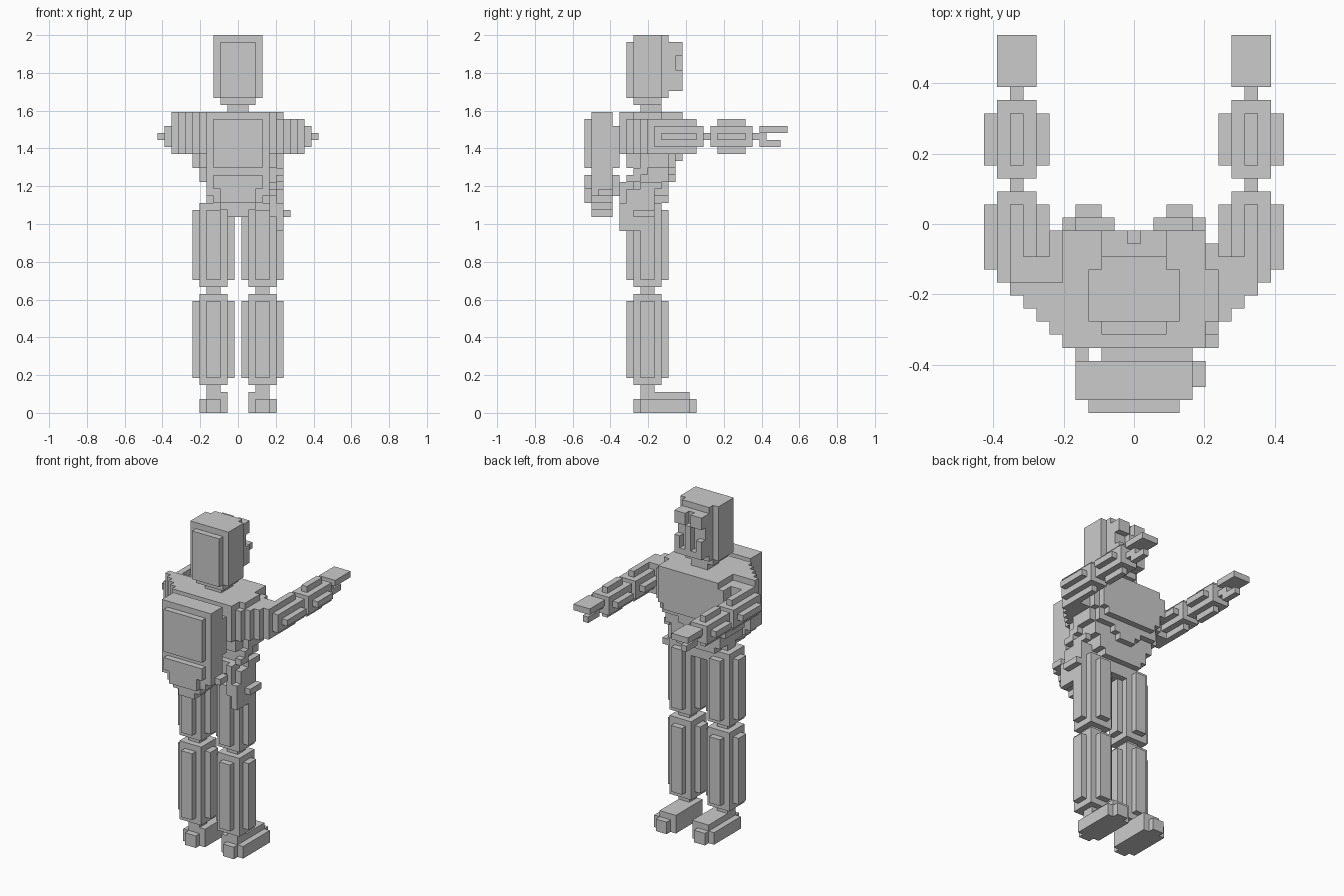
import bpy, bmesh
from mathutils import Vector

if "Cube" in bpy.data.objects:
    bpy.data.objects.remove(bpy.data.objects["Cube"])

UNIT = 2 / 54          # edge of one small cube
AXES = range(3)

grey = bpy.data.materials.new("plain grey")
grey.use_nodes = True
grey.diffuse_color = (0.6, 0.6, 0.6, 1)
grey.node_tree.nodes["Principled BSDF"].inputs["Base Color"].default_value = grey.diffuse_color


def box(x, y, z):
    """Cells of a block; each argument is an inclusive (low, high) span or a single number."""
    spans = [s if isinstance(s, tuple) else (s, s) for s in (x, y, z)]
    xs, ys, zs = [range(low, high + 1) for low, high in spans]
    return {(a, b, c) for a in xs for b in ys for c in zs}


def mirror(cells):
    return {(-x, y, z) for x, y, z in cells}


def both(cells):
    return cells | mirror(cells)


def padded(core, along):
    """A block with a raised panel on each of its four long sides."""
    cells = box(*core)
    for out in AXES:
        if out != along:
            spans = [(a - 1, b + 1) if i == out else (a + 1, b - 1)
                     for i, (a, b) in enumerate(core)]
            cells |= box(*spans)
    return cells


def build(name, cells):
    """Skin the outside of a set of cells and merge its flat areas."""
    bm = bmesh.new()
    for cell in cells:
        centre = Vector(cell) + Vector((0, 0, 0.5))
        for axis in AXES:
            for side in (-1, 1):
                normal = Vector((0, 0, 0))
                normal[axis] = side
                if tuple(int(c + n) for c, n in zip(cell, normal)) in cells:
                    continue
                u = Vector((0, 0, 0))
                u[(axis + 1) % 3] = 0.5
                v = normal.cross(u)
                mid = centre + normal / 2
                corners = (mid - u - v, mid + u - v, mid + u + v, mid - u + v)
                bm.faces.new([bm.verts.new(p * UNIT) for p in corners])
    bmesh.ops.remove_doubles(bm, verts=bm.verts, dist=UNIT / 50)
    bmesh.ops.dissolve_limit(bm, angle_limit=0.01, verts=bm.verts, edges=bm.edges)
    mesh = bpy.data.meshes.new(name)
    bm.to_mesh(mesh)
    bm.free()
    mesh.materials.append(grey)
    bpy.context.collection.objects.link(bpy.data.objects.new(name, mesh))


def build_pair(name, cells):
    build("left_" + name, cells)
    build("right_" + name, mirror(cells))


# Legs and feet
shin, thigh = (4, 16), (18, 29)
build_pair("shin", padded(((2, 5), (-7, -4), shin), 2))
build_pair("thigh", padded(((2, 5), (-7, -4), thigh), 2))
build_pair("knee", box((3, 4), (-6, -5), 17))
build_pair("hip", box((3, 4), (-6, -5), (30, 31)))
foot = box((2, 5), (-6, 0), (0, 1))            # sole
foot |= box((3, 4), (-7, 1), (0, 1))           # heel and toe
foot |= box((2, 4), (-6, 0), 2)                # instep
foot |= box((3, 4), (-6, -5), 3)               # ankle
build_pair("foot", foot)

# Arms reaching straight ahead
wide, tall = (8, 10), (38, 40)
build_pair("upper_arm", padded((wide, (-4, 2), tall), 1))
build_pair("forearm", padded((wide, (4, 9), tall), 1))
build_pair("elbow", box(9, 3, 39))
build_pair("wrist", box(9, 10, 39))
build_pair("hand", box(wide, (11, 14), 40) | box(9, 11, tall) | box(9, (11, 13), 38))

# Shoulders stepping out to the arms
shoulder = set()
for x in range(5, 11):
    front = -2 if x < 7 else -3
    shoulder |= box(x, (x - 14, front), (37, 41) if x < 10 else tall)
shoulder |= box(6, (-6, -3), (35, 36))
build("left_shoulder", shoulder | box((5, 6), (-7, -4), 42))
raised = {(x, y, 42) for x, y, z in shoulder if y < -4 and x < 10}
build("right_shoulder", mirror(shoulder | raised | box(6, -1, (39, 41))))

# Torso narrowing to the waist
torso = set()
layers = [(41, 42, 5, -9, -1), (37, 40, 5, -8, -1), (35, 36, 5, -8, -2),
          (33, 34, 5, -7, -3), (31, 32, 4, -8, -3), (30, 30, 3, -8, -3)]
for low, high, half, back, front in layers:
    torso |= box((-half, half), (back, front), (low, high))
for step in range(4):                           # tapering chest plate
    half = 4 - step
    torso |= box((-half, half), -2 + (step < 1), 36 - step)
torso |= box((-1, 1), (-7, -4), (28, 29))       # crotch
build("torso", torso)

# Backpack with panels and a tapering bottom
pack = box((-4, 4), (-13, -11), (31, 42))
for step, half in enumerate((3, 2, 1)):
    pack |= box((-half, half), (-13, -11), 30 - step)
pack |= box((-3, 3), -14, (35, 41)) | box((-3, 3), -14, (32, 33))
pack |= box((-2, 2), -14, (30, 31))
pack |= box(5, (-12, -11), 31)
build("backpack", pack)
build("pack_straps", box((-2, 4), -10, (35, 40)) | box(-4, -10, (35, 40)) | box((-2, 2), -10, (31, 33)))

# Ragged gear hanging on the left side
gear = box((5, 6), (-8, -5), (29, 31)) | box(6, (-9, -7), (26, 29))
gear |= box(7, (-7, -5), 28) | box(5, (-9, -8), (28, 32)) | box(6, (-6, -4), 32)
for step in range(4):                           # stepped sling down from the shoulder
    gear |= box(6, (step - 8, step - 7), 33 + step)
build("hip_gear", gear)

# Head, face and neck
head = set()
for x, y, z in box((-3, 3), (-8, -3), (44, 53)):
    edges = (abs(x) == 3) + (y in (-8, -3)) + (z == 44)
    if edges < 2 and not (z == 53 and y == -8):
        head.add((x, y, z))
head |= box((-2, 2), -2, (46, 52))
head |= both(box((1, 2), -1, (51, 52))) | both(box(2, -1, (46, 48)))   # brows and cheeks
head |= box(0, -1, (47, 50)) | box((-1, 1), -1, 46)                    # nose and chin
build("head", head)
build("neck", box((-1, 1), (-6, -4), 43))
